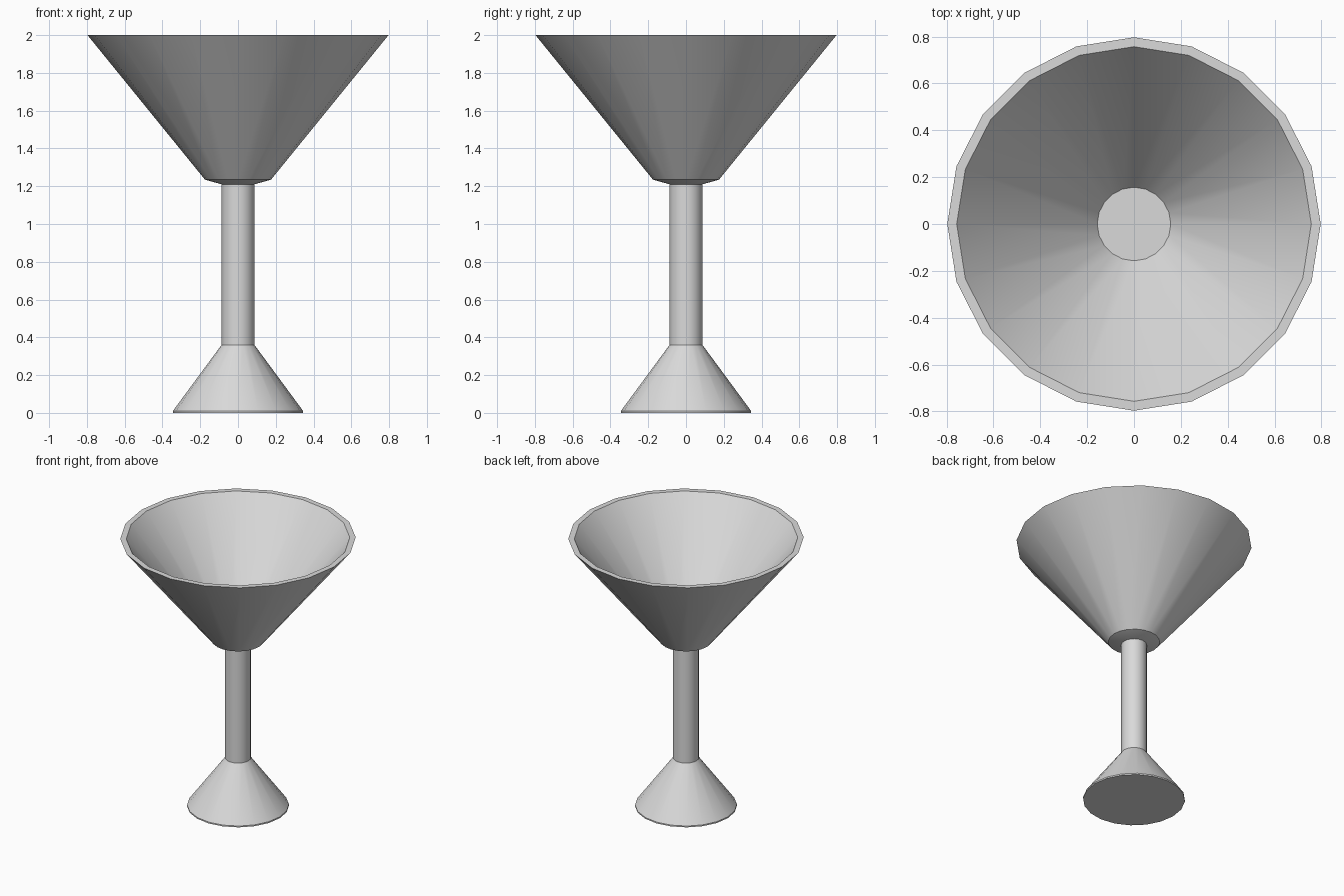
import bpy
import bmesh
from math import cos, sin, tau, radians

SIDES = 20

if "Cube" in bpy.data.objects:
    bpy.data.objects.remove(bpy.data.objects["Cube"], do_unlink=True)

grey = bpy.data.materials.new("plain grey")
grey.use_nodes = True
grey.diffuse_color = (0.7, 0.7, 0.7, 1)
grey.node_tree.nodes["Principled BSDF"].inputs["Base Color"].default_value = (0.7, 0.7, 0.7, 1)


def lathe(name, profile):
    """Turn (radius, height) points round the z axis and cap both ends."""
    bm = bmesh.new()
    rings = []
    for r, z in profile:
        angles = [tau * i / SIDES for i in range(SIDES)]
        rings.append([bm.verts.new((r * cos(a), r * sin(a), z)) for a in angles])
    for low, high in zip(rings, rings[1:]):
        for i in range(SIDES):
            j = (i + 1) % SIDES
            bm.faces.new((low[i], low[j], high[j], high[i]))
    bm.faces.new(rings[0][::-1])
    bm.faces.new(rings[-1])
    bmesh.ops.recalc_face_normals(bm, faces=bm.faces)
    mesh = bpy.data.meshes.new(name)
    bm.to_mesh(mesh)
    bm.free()
    mesh.materials.append(grey)
    obj = bpy.data.objects.new(name, mesh)
    bpy.context.collection.objects.link(obj)
    bpy.ops.object.select_all(action="DESELECT")
    obj.select_set(True)
    bpy.context.view_layer.objects.active = obj
    bpy.ops.object.shade_smooth_by_angle(angle=radians(30))
    return obj


# Flared foot with a thin lip at the bottom
lathe("foot", [(0.345, 0), (0.345, 0.01), (0.087, 0.36)])

# Straight stem
lathe("stem", [(0.087, 0.36), (0.087, 1.215)])

# Hollow cone bowl: underside, outer wall, rim, inner wall, floor
lathe("bowl", [(0.087, 1.21), (0.175, 1.235), (0.797, 2),
               (0.757, 2), (0.157, 1.262)])
